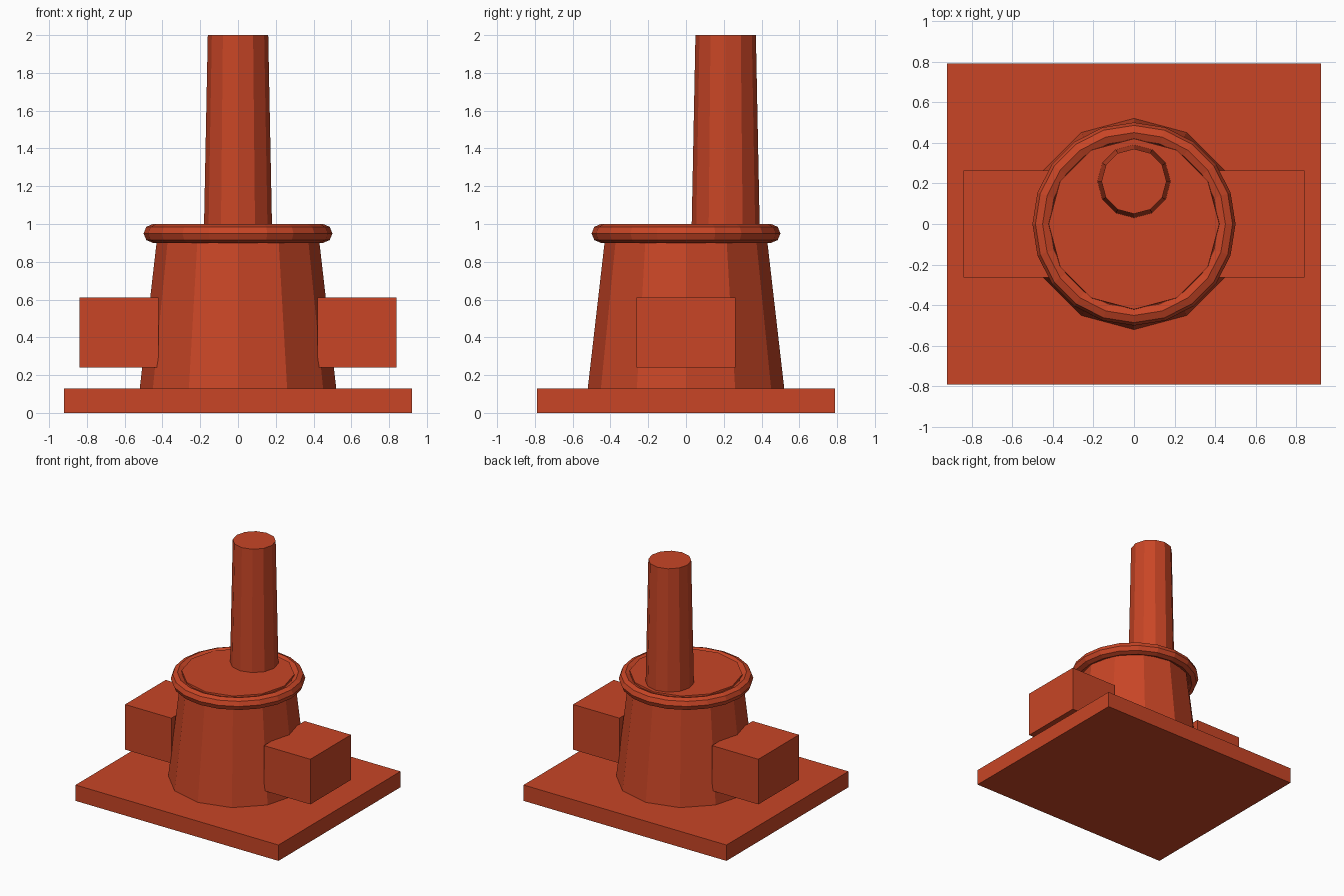
import bpy, math

if "Cube" in bpy.data.objects:
    bpy.data.objects.remove(bpy.data.objects["Cube"])

red = bpy.data.materials.new("brick red")
red.diffuse_color = (0.58, 0.06, 0.019, 1)
red.use_nodes = True
red.node_tree.nodes["Principled BSDF"].inputs["Base Color"].default_value = red.diffuse_color


def finish(name):
    ob = bpy.context.object
    ob.name = name
    ob.data.name = name
    ob.data.materials.append(red)
    return ob


def box(name, x0, x1, y0, y1, z0, z1):
    bpy.ops.mesh.primitive_cube_add(
        size=1, location=((x0 + x1) / 2, (y0 + y1) / 2, (z0 + z1) / 2))
    bpy.context.object.scale = (x1 - x0, y1 - y0, z1 - z0)
    bpy.ops.object.transform_apply(location=False, rotation=False, scale=True)
    return finish(name)


def taper(name, y, r0, r1, z0, z1):
    bpy.ops.mesh.primitive_cone_add(
        vertices=12, radius1=r0, radius2=r1, depth=z1 - z0,
        location=(0, y, (z0 + z1) / 2))
    return finish(name)


# Rectangular foundation slab
box("base_slab", -0.92, 0.92, -0.79, 0.79, 0, 0.13)

# Tapered twelve-sided body
taper("body", 0, 0.52, 0.42, 0.13, 0.998)

# Rounded rim round the top of the body
bpy.ops.mesh.primitive_torus_add(
    major_radius=0.45, minor_radius=0.05, major_segments=20,
    minor_segments=8, location=(0, 0, 0.95))
finish("rim")

# Chimney set towards the back
taper("chimney", 0.21, 0.18, 0.16, 0.99, 2.0)

# Side blocks on both sides
box("right_block", 0.42, 0.84, -0.263, 0.263, 0.24, 0.61)
box("left_block", -0.84, -0.42, -0.263, 0.263, 0.24, 0.61)
